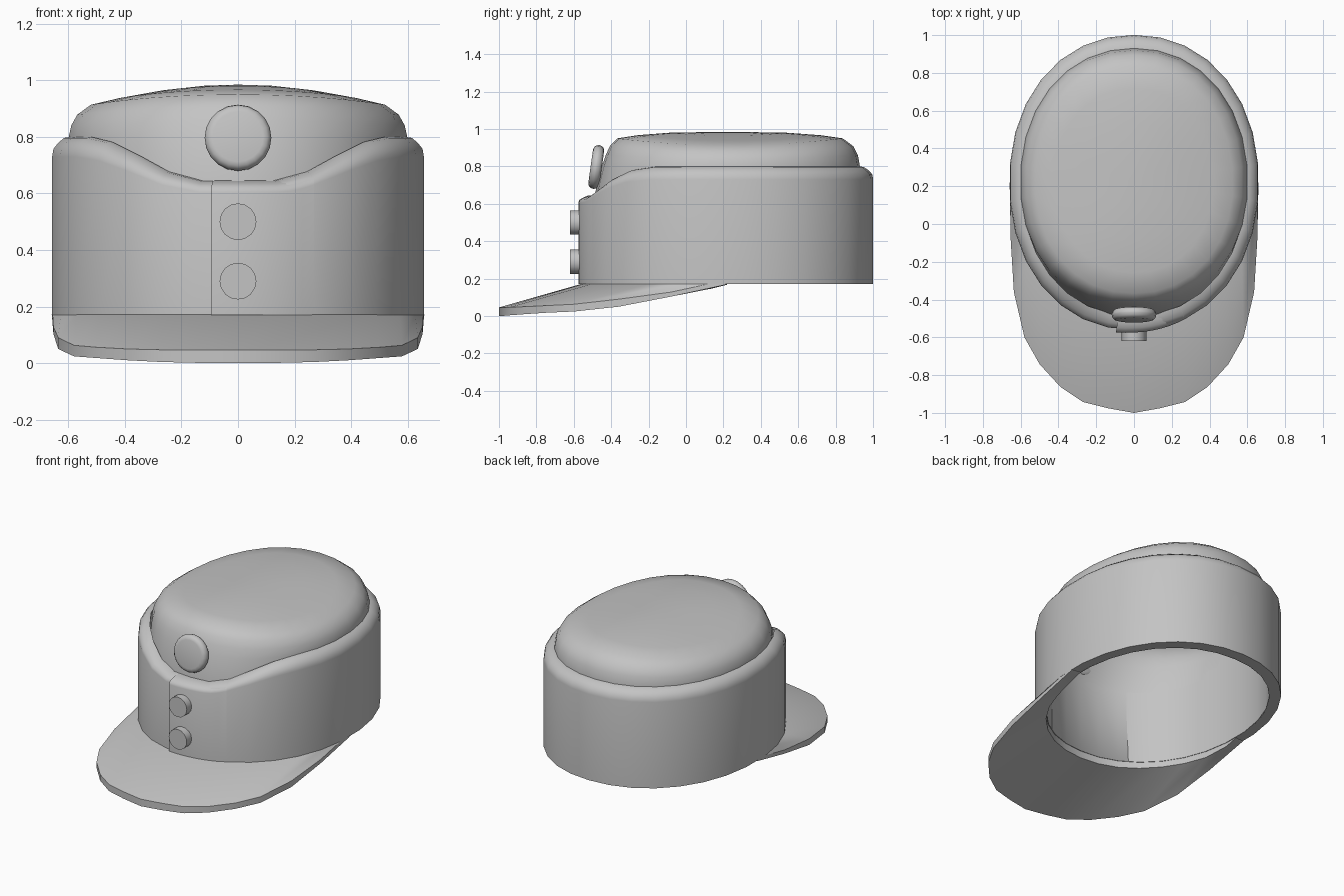
import bpy, bmesh, math
from mathutils import Matrix

if "Cube" in bpy.data.objects:
    bpy.data.objects.remove(bpy.data.objects["Cube"])

grey = bpy.data.materials.new("cloth_grey")
grey.use_nodes = True
COLOUR = (0.55, 0.55, 0.55, 1)
grey.diffuse_color = COLOUR
grey.node_tree.nodes["Principled BSDF"].inputs["Base Color"].default_value = COLOUR

CY = 0.22          # centre of the head oval
BOTTOM = 0.17      # lower edge of the band
SEGS = 30
FULLNESS = 2.12    # 2 is an ellipse, more is squarer


def finish(name, bm, smooth=40):
    bmesh.ops.recalc_face_normals(bm, faces=bm.faces)
    mesh = bpy.data.meshes.new(name)
    bm.to_mesh(mesh)
    bm.free()
    mesh.materials.append(grey)
    ob = bpy.data.objects.new(name, mesh)
    bpy.context.collection.objects.link(ob)
    bpy.ops.object.select_all(action='DESELECT')
    bpy.context.view_layer.objects.active = ob
    ob.select_set(True)
    bpy.ops.object.shade_smooth_by_angle(angle=math.radians(smooth))
    return ob


def loft(bm, rings, closed_path):
    """Skin a list of closed, equal-length point rows; returns the vertex rows."""
    rows = [[bm.verts.new(p) for p in r] for r in rings]
    n, m = len(rows), len(rows[0])
    for i in range(n if closed_path else n - 1):
        a, b = rows[i], rows[(i + 1) % n]
        for j in range(m):
            k = (j + 1) % m
            bm.faces.new((a[j], a[k], b[k], b[j]))
    return rows


def unit_oval(angle):
    """Slightly squared unit oval as (sideways, forwards); angle 0 is the front."""
    side = math.sin(angle)
    front = max(0, 1 - abs(side) ** FULLNESS) ** (1 / FULLNESS)
    return side, math.copysign(front, math.cos(angle))


def oval(angle, f):
    """Point on the band: f=0 inner wall, f=1 outer wall."""
    side, front = unit_oval(angle)
    return (0.6 + 0.061 * f) * side, CY - (0.71 + 0.071 * f) * front


def band_section(angle, extra=0.0):
    """Closed wall section with a rounded top that dips at the front."""
    t = 0.0
    if math.cos(angle) > 0:
        t = min(1, max(0, (0.55 - abs(0.62 * math.sin(angle))) / 0.42))
    dip = t * t * (3 - 2 * t)
    top = 0.8 - 0.155 * dip
    drop = 0.07 - 0.03 * dip
    profile = [(-0.05, BOTTOM), (1 + extra, BOTTOM), (1 + extra, top - drop),
               (0.92 + extra, top - drop * 0.6), (0.65 + extra, top - drop * 0.3),
               (0.3 + extra, top - drop * 0.05), (-0.05, top)]
    return [(*oval(angle, f), z) for f, z in profile]


# Folded band around the head
bm = bmesh.new()
loft(bm, [band_section(2 * math.pi * i / SEGS) for i in range(SEGS)], True)
finish("band", bm, 60)

# Overlapping front flap, fading out to the left
bm = bmesh.new()
start, end, steps = -0.141, 0.42, 8
sections = []
for i in range(steps + 1):
    u = i / steps
    sections.append(band_section(start + (end - start) * u, 0.26 * (1 - u)))
rows = loft(bm, sections, False)
bm.faces.new(rows[0])
bm.faces.new(rows[-1])
finish("front_flap", bm, 60)

# Crown with inner lining wall: (scale, height, end lift, front pull-back)
crown_rings = [(1, BOTTOM, 0, 0), (1, 0.64, 0, 0), (1, 0.8, 0, 0.04),
               (0.985, 0.84, 0.02, 0.05), (0.95, 0.878, 0.03, 0.047),
               (0.87, 0.913, 0.037, 0.03), (0.7, 0.937, 0.03, 0.02),
               (0.45, 0.964, 0.016, 0.01), (0.2, 0.981, 0.002, 0)]
bm = bmesh.new()
rings = []
for s, z, lift, pull in crown_rings:
    ring = []
    for i in range(SEGS):
        side, front = unit_oval(2 * math.pi * i / SEGS)
        ring.append((0.602 * s * side,
                     CY - 0.71 * s * front + pull * max(0, front),
                     z + lift * front * front))
    rings.append(ring)
rows = loft(bm, rings, False)
tip = bm.verts.new((0, CY, 0.985))
for i in range(SEGS):
    bm.faces.new((rows[-1][i], rows[-1][(i + 1) % SEGS], tip))
crown = finish("crown", bm, 60)
shell = crown.modifiers.new("shell", 'SOLIDIFY')
shell.thickness = 0.004
shell.offset = -1

# Visor: outer rim from the middle to the side as (x, y, lower z, upper z)
rim = [(0, -1, 0, 0.046), (0.14, -0.975, 0.001, 0.046),
       (0.27, -0.942, 0.004, 0.047), (0.39, -0.862, 0.01, 0.05),
       (0.5, -0.742, 0.018, 0.056), (0.58, -0.6, 0.024, 0.063),
       (0.636, -0.36, 0.05, 0.09), (0.653, -0.08, 0.104, 0.128),
       (0.658, 0.21, 0.167, 0.17)]
half = []
for i, (x, y, low, high) in enumerate(rim):
    a = min(math.radians(12 * i), math.pi / 2)
    half.append([(*oval(a, 0), BOTTOM - (high - low)), (x, y, low), (x, y, high),
                 (*oval(a, 0.97), BOTTOM + 0.002), (*oval(a, 0), BOTTOM + 0.002)])
mirrored = [[(-x, y, z) for x, y, z in s] for s in reversed(half[1:])]
bm = bmesh.new()
rows = loft(bm, mirrored + half, False)
bm.faces.new(rows[0])
bm.faces.new(rows[-1])
finish("visor", bm, 30)


def disc(name, radius, depth, centre, tilt, bevel, sides):
    bm = bmesh.new()
    bmesh.ops.create_cone(bm, cap_ends=True, segments=sides, radius1=radius,
                          radius2=radius, depth=depth)
    if bevel:
        edges = [e for e in bm.edges if abs(e.verts[0].co.z - e.verts[1].co.z) < 1e-5]
        bmesh.ops.bevel(bm, geom=edges, offset=bevel, segments=3,
                        profile=0.5, affect='EDGES')
    turn = Matrix.Rotation(math.radians(90 + tilt), 4, 'X')
    bmesh.ops.transform(bm, matrix=Matrix.Translation(centre) @ turn, verts=bm.verts)
    finish(name, bm)


# Two flap buttons and the round badge on the crown
for name, z in (("lower_button", 0.29), ("upper_button", 0.5)):
    disc(name, 0.065, 0.05, (0, -0.595, z), 0, 0, 16)
disc("badge", 0.118, 0.06, (0, -0.48, 0.797), -8, 0.028, 20)
